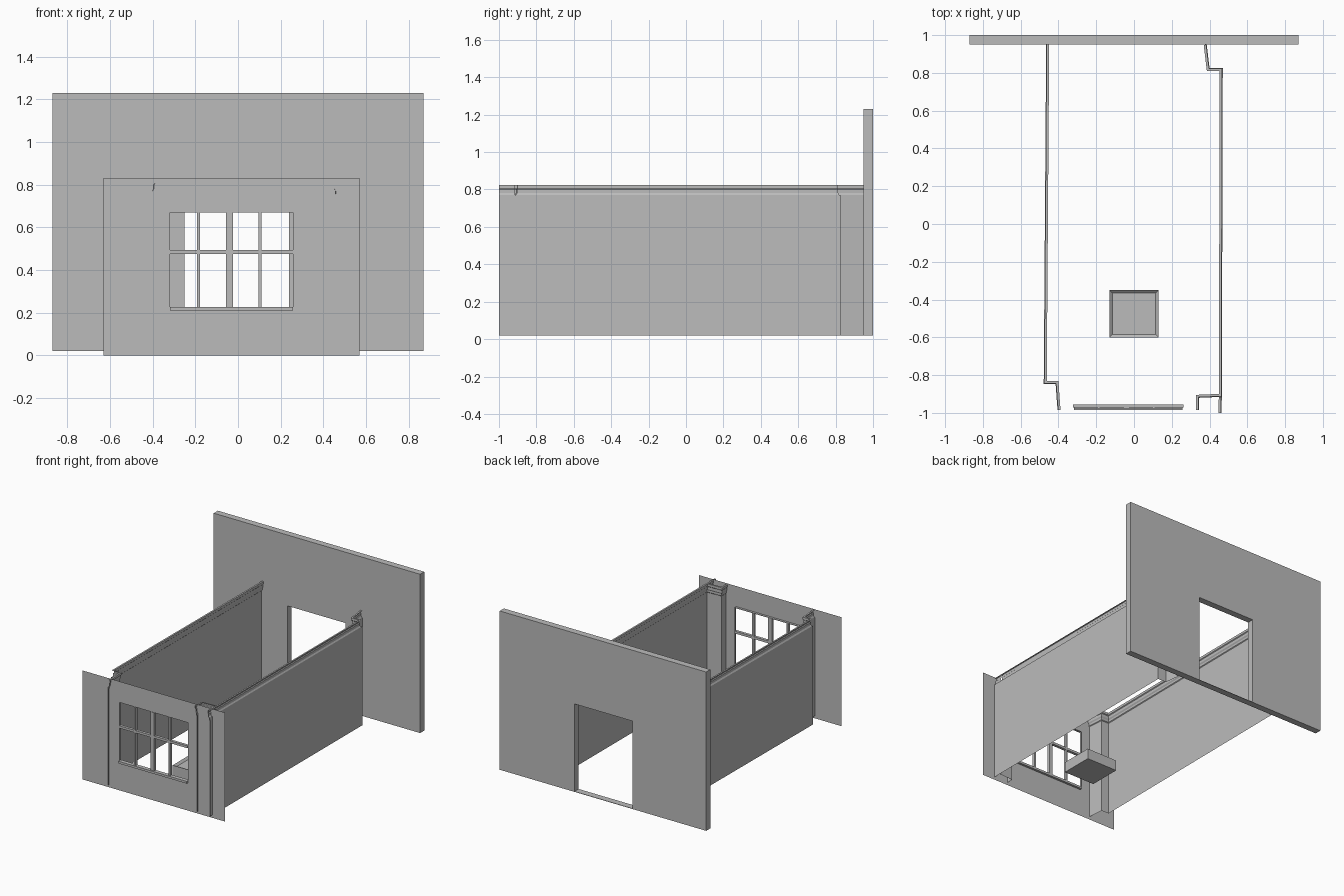
import bpy
import bmesh
from mathutils import Vector

cube = bpy.data.objects.get("Cube")
if cube:
    bpy.data.objects.remove(cube)

GREY = (0.5, 0.5, 0.5, 1)
plaster = bpy.data.materials.new("plain grey")
plaster.use_nodes = True
plaster.diffuse_color = GREY
plaster.node_tree.nodes["Principled BSDF"].inputs["Base Color"].default_value = GREY


def finish(name, bm):
    mesh = bpy.data.meshes.new(name)
    bm.to_mesh(mesh)
    bm.free()
    mesh.materials.append(plaster)
    obj = bpy.data.objects.new(name, mesh)
    bpy.context.collection.objects.link(obj)
    return obj


def box(name, x0, x1, y0, y1, z0, z1):
    bm = bmesh.new()
    bmesh.ops.create_cube(bm, size=1)
    for v in bm.verts:
        v.co = ((x0 + x1) / 2 + v.co.x * (x1 - x0),
                (y0 + y1) / 2 + v.co.y * (y1 - y0),
                (z0 + z1) / 2 + v.co.z * (z1 - z0))
    return finish(name, bm)


def offset_path(path, dist, side):
    """Shift a plan path sideways with mitred corners."""
    pts = [Vector(p) for p in path]
    dirs = [(b - a).normalized() for a, b in zip(pts, pts[1:])]
    norms = [Vector((d.y, -d.x)) * side for d in dirs]
    result = []
    for i, p in enumerate(pts):
        a, b = norms[max(i - 1, 0)], norms[min(i, len(norms) - 1)]
        result.append(p + (a + b) * dist / (1 + a.dot(b)))
    return result


def sweep(name, path, profile, side):
    """Sweep an open (inset, height) profile along a plan path."""
    bm = bmesh.new()
    rows = [[bm.verts.new((p.x, p.y, z)) for p in offset_path(path, d, side)]
            for d, z in profile]
    for low, high in zip(rows, rows[1:]):
        for i in range(len(path) - 1):
            bm.faces.new((low[i], low[i + 1], high[i + 1], high[i]))
    bmesh.ops.recalc_face_normals(bm, faces=bm.faces)
    return finish(name, bm)


# Back wall with its doorway, extruded from an outline
outline = [(-0.87, 0.02), (-0.25, 0.02), (-0.25, 0.69), (0.24, 0.69),
           (0.24, 0.02), (0.87, 0.02), (0.87, 1.23), (-0.87, 1.23)]
bm = bmesh.new()
face = bm.faces.new([bm.verts.new((x, 0.95, z)) for x, z in outline])
extruded = bmesh.ops.extrude_face_region(bm, geom=[face])
for item in extruded["geom"]:
    if isinstance(item, bmesh.types.BMVert):
        item.co.y = 1
bmesh.ops.recalc_face_normals(bm, faces=bm.faces)
finish("back_wall", bm)
box("door_threshold", -0.25, 0.24, 0.95, 1, 0.02, 0.023)

# Thin side walls and the stepped cornice along their tops
wall = [(0, 0.02), (0, 0.77)]
cornice = [(0, 0.75), (0.005, 0.755), (0.005, 0.77), (0.011, 0.78),
           (0.011, 0.80), (0.016, 0.805), (0.016, 0.823), (0.003, 0.823)]
left = [(0.385, 0.95), (0.4, 0.825), (0.47, 0.825), (0.465, -0.915),
        (0.345, -0.92), (0.345, -0.985)]
left_end = [(0.465, -0.915), (0.463, -1)]
right = [(-0.465, 0.95), (-0.478, -0.848), (-0.415, -0.848), (-0.405, -0.985)]
for name, path, side in (("left", left, 1), ("left_end", left_end, 1),
                         ("right", right, -1)):
    sweep(name + "_wall", path, wall, side)
    sweep(name + "_cornice", path, cornice, side)

# Front wall: a thin sheet with the window opening left out
FRONT = -0.972
X0, X1, Z0, Z1 = -0.318, 0.257, 0.21, 0.67
xs, zs = (-0.63, X0, X1, 0.57), (0, Z0, Z1, 0.83)
bm = bmesh.new()
grid = [[bm.verts.new((x, FRONT, z)) for x in xs] for z in zs]
for r in range(3):
    for c in range(3):
        if (r, c) != (1, 1):
            bm.faces.new((grid[r][c], grid[r][c + 1],
                          grid[r + 1][c + 1], grid[r + 1][c]))
finish("front_wall", bm)

# Window frame, sill and glazing bars
BACK = -0.955
box("window_sill", X0, X1, -0.985, BACK, Z0, 0.227)
box("window_head", X0, X1, FRONT, BACK, Z1, Z1 + 0.004)
for name, x in (("right", X0 - 0.004), ("left", X1)):
    box(name + "_window_jamb", x, x + 0.004, FRONT, BACK, Z0, Z1)
for i, (x, w) in enumerate(((-0.186, 0.014), (-0.04, 0.032), (0.104, 0.014))):
    box("window_bar_%d" % (i + 1), x - w / 2, x + w / 2, -0.976, BACK, 0.227, Z1)
box("window_crossbar", X0, X1, -0.976, BACK, 0.476, 0.494)

# Low square block with a recessed top
block = box("low_block", -0.13, 0.13, -0.6, -0.35, 0.02, 0.1)
bm = bmesh.new()
bm.from_mesh(block.data)
top = max(bm.faces, key=lambda f: f.calc_center_median().z)
bmesh.ops.inset_region(bm, faces=[top], thickness=0.023)
for v in top.verts:
    v.co.z -= 0.015
bm.to_mesh(block.data)
bm.free()
